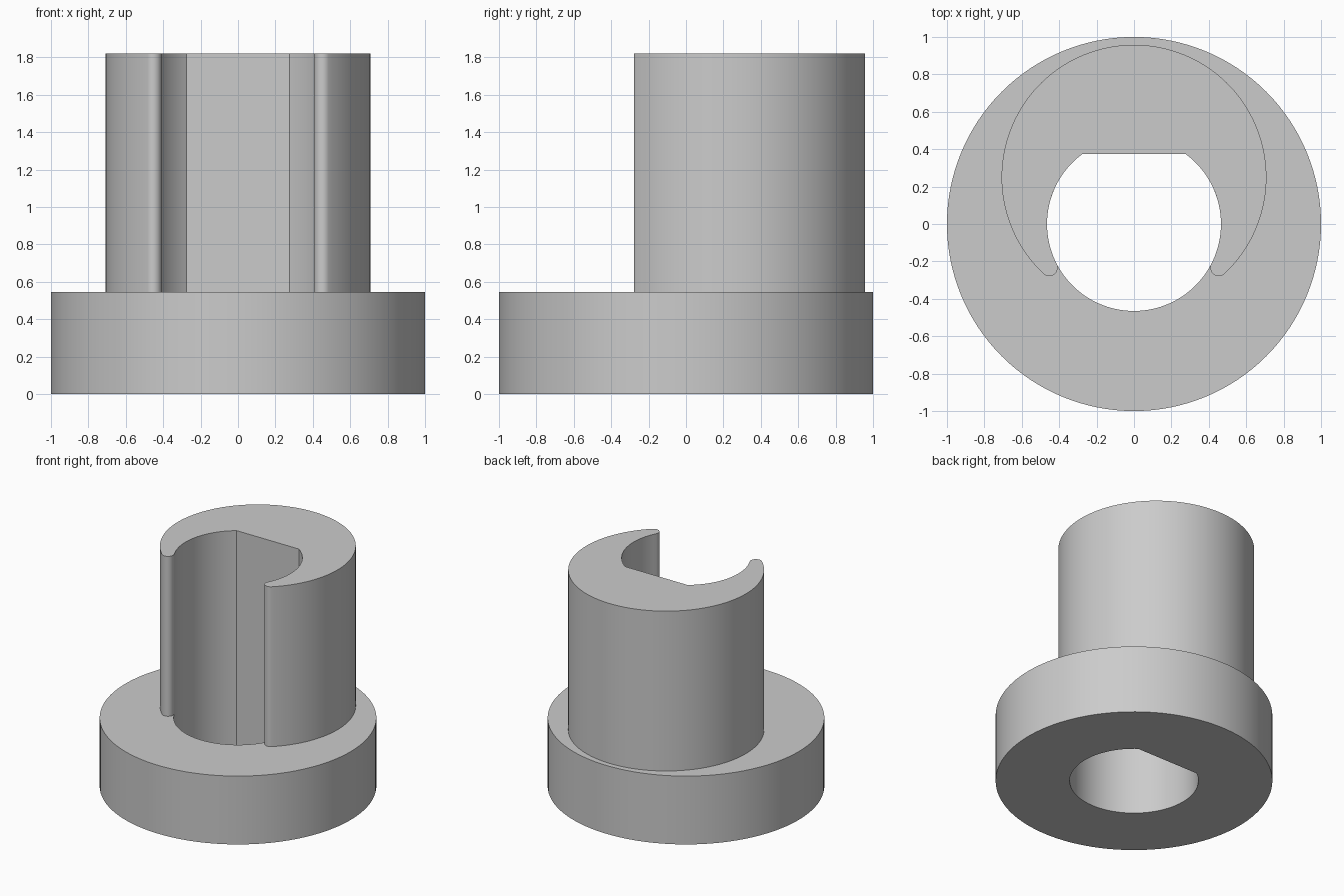
import bpy
import bmesh
from math import sin, cos, acos, asin, atan2, hypot, pi, radians, sqrt

BASE_R, BASE_TOP, TOP = 1.0, 0.545, 1.82
BORE_R, FLAT_Y = 0.465, 0.375
COLLAR_R, COLLAR_Y = 0.708, 0.25
TIP_R = 0.045

cube = bpy.data.objects.get("Cube")
if cube:
    bpy.data.objects.remove(cube, do_unlink=True)

grey = bpy.data.materials.new("plain grey")
grey.use_nodes = True
grey.diffuse_color = (0.6, 0.6, 0.6, 1)
grey.node_tree.nodes["Principled BSDF"].inputs["Base Color"].default_value = grey.diffuse_color


def arc(cx, cy, r, start, end, steps):
    angles = [start + (end - start) * i / steps for i in range(steps + 1)]
    return [(cx + r * cos(a), cy + r * sin(a)) for a in angles]


def prism(name, outlines, z0, z1):
    """Extrude closed outlines (inner ones become holes) from z0 to z1."""
    bm = bmesh.new()
    for points in outlines:
        verts = [bm.verts.new((x, y, z0)) for x, y in points]
        for a, b in zip(verts, verts[1:] + verts[:1]):
            bm.edges.new((a, b))
    bmesh.ops.remove_doubles(bm, verts=bm.verts[:], dist=1e-4)
    bmesh.ops.triangle_fill(bm, edges=bm.edges[:], use_beauty=True)
    result = bmesh.ops.extrude_face_region(bm, geom=bm.faces[:], use_keep_orig=True)
    top = [g for g in result["geom"] if isinstance(g, bmesh.types.BMVert)]
    bmesh.ops.translate(bm, verts=top, vec=(0, 0, z1 - z0))
    bmesh.ops.recalc_face_normals(bm, faces=bm.faces[:])
    mesh = bpy.data.meshes.new(name)
    bm.to_mesh(mesh)
    bm.free()
    mesh.materials.append(grey)
    obj = bpy.data.objects.new(name, mesh)
    bpy.context.collection.objects.link(obj)
    bpy.ops.object.select_all(action="DESELECT")
    obj.select_set(True)
    bpy.context.view_layer.objects.active = obj
    bpy.ops.object.shade_smooth_by_angle(angle=radians(30))
    return obj


# Tip rounding touches both the bore and the collar's outer circle
reach, inset = BORE_R + TIP_R, COLLAR_R - TIP_R
tip_y = (reach**2 - inset**2 + COLLAR_Y**2) / (2 * COLLAR_Y)
tip_x = sqrt(reach**2 - tip_y**2)
outer_angle = atan2(tip_y - COLLAR_Y, tip_x)
bore_angle = atan2(tip_y, tip_x)
flat_angle = asin(FLAT_Y / BORE_R)

# Round flange with a D-shaped bore
rim = arc(0, 0, BASE_R, 0, 2 * pi, 128)
bore = arc(0, 0, BORE_R, pi - flat_angle, 2 * pi + flat_angle, 96)
prism("base_flange", [rim, bore], 0, BASE_TOP)

# Open, off-centre collar: right half of the outline, then its mirror
half = arc(0, COLLAR_Y, COLLAR_R, pi / 2, outer_angle, 56)
half += arc(tip_x, tip_y, TIP_R, outer_angle, bore_angle - pi, 16)
half += arc(0, 0, BORE_R, bore_angle, flat_angle, 28)
outline = half + [(-x, y) for x, y in reversed(half)]
prism("open_collar", [outline], BASE_TOP, TOP)
